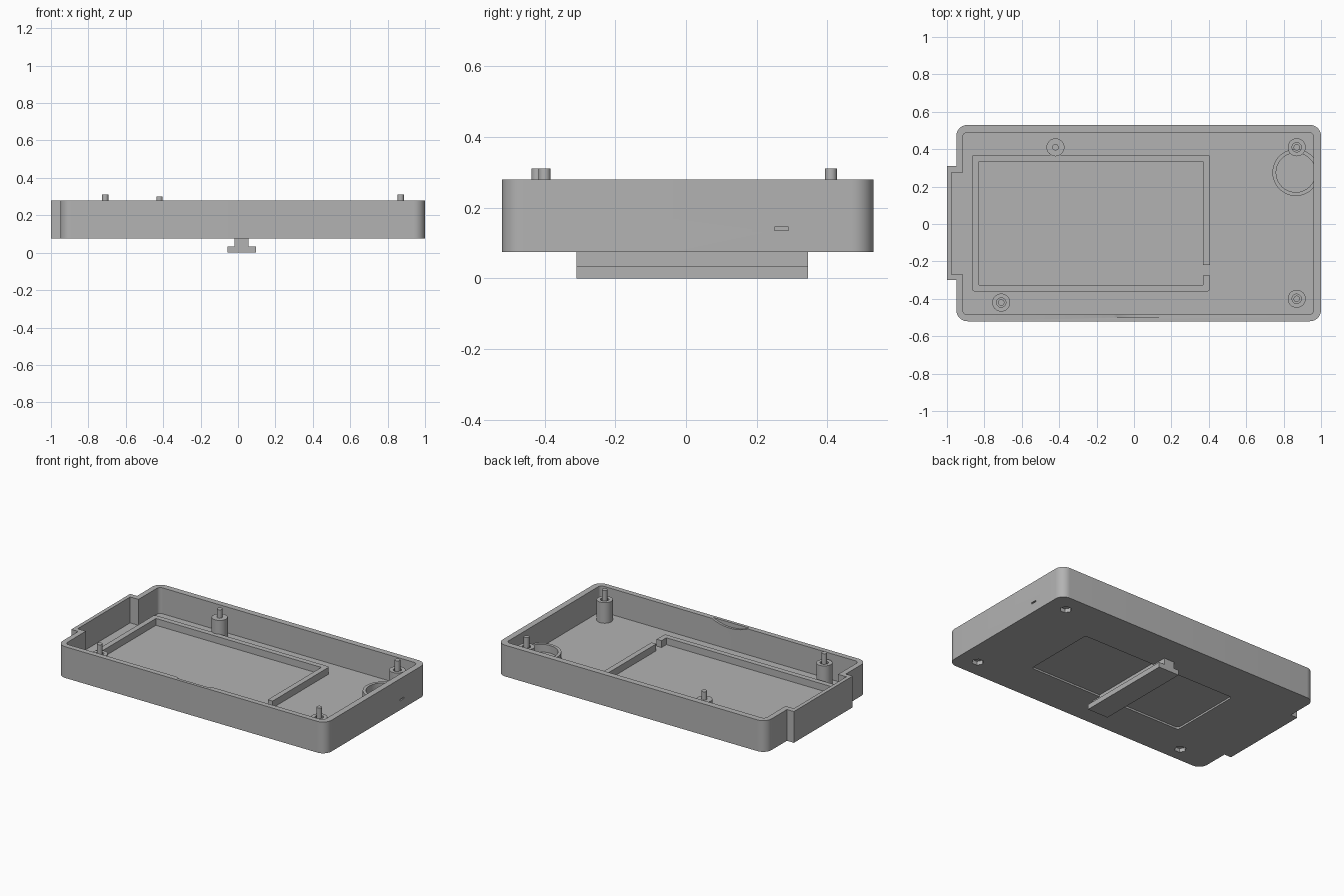
import bpy, bmesh, math

cube = bpy.data.objects.get("Cube")
if cube:
    bpy.data.objects.remove(cube, do_unlink=True)

grey = bpy.data.materials.new("plain grey plastic")
grey.use_nodes = True
COLOUR = (0.45, 0.45, 0.45, 1)
grey.diffuse_color = COLOUR
grey.node_tree.nodes["Principled BSDF"].inputs["Base Color"].default_value = COLOUR

BOTTOM, FLOOR, RIM = 0.075, 0.11, 0.28


def prism(name, points, z0, z1):
    """Extrude a flat outline from z0 up to z1."""
    bm = bmesh.new()
    face = bm.faces.new([bm.verts.new((x, y, z0)) for x, y in points])
    top = bmesh.ops.extrude_face_region(bm, geom=[face])["geom"]
    bmesh.ops.translate(bm, vec=(0, 0, z1 - z0),
                        verts=[v for v in top if isinstance(v, bmesh.types.BMVert)])
    bmesh.ops.recalc_face_normals(bm, faces=bm.faces)
    mesh = bpy.data.meshes.new(name)
    bm.to_mesh(mesh)
    bm.free()
    mesh.materials.append(grey)
    obj = bpy.data.objects.new(name, mesh)
    bpy.context.collection.objects.link(obj)
    return obj


def rect(x0, x1, y0, y1, r=0.0, steps=10):
    """Rectangle outline, with rounded corners when r is given."""
    if not r:
        return [(x0, y0), (x1, y0), (x1, y1), (x0, y1)]
    centres = [(x1 - r, y1 - r), (x0 + r, y1 - r), (x0 + r, y0 + r), (x1 - r, y0 + r)]
    return [(cx + r * math.cos(a), cy + r * math.sin(a))
            for i, (cx, cy) in enumerate(centres)
            for a in [(i + s / steps) * math.pi / 2 for s in range(steps + 1)]]


def circle(x, y, r, sides=32):
    return [(x + r * math.cos(a), y + r * math.sin(a))
            for a in [2 * math.pi * i / sides for i in range(sides)]]


def boolean(obj, tool, mode="DIFFERENCE"):
    """Apply a boolean and throw the tool away."""
    tool.hide_render = True
    mod = obj.modifiers.new("cut", "BOOLEAN")
    mod.operation, mod.object, mod.solver = mode, tool, "EXACT"
    bpy.context.view_layer.objects.active = obj
    bpy.ops.object.modifier_apply(modifier=mod.name)
    bpy.data.objects.remove(tool, do_unlink=True)


def cut(obj, outline, z0, z1):
    boolean(obj, prism("cutter", outline, z0, z1))


# Tray shell with an end bay
tray = prism("tray", rect(-0.95, 1, -0.52, 0.53, 0.06), BOTTOM, RIM)
boolean(tray, prism("end_bay", rect(-1, -0.9, -0.30, 0.31), BOTTOM, RIM), "UNION")
cut(tray, rect(-0.915, 0.96, -0.485, 0.49, 0.025), FLOOR, 0.4)
cut(tray, rect(-0.975, -0.85, -0.27, 0.275), FLOOR, 0.4)

# Shallow panel recess in the underside
cut(tray, rect(-0.55, 0.58, -0.25, 0.245, 0.02), 0, BOTTOM + 0.012)

# Curved finger scoop inside the front wall
scoop = prism("scoop", circle(0, 0, 0.3, 96), -0.01, 0.04)
scoop.rotation_euler.x = math.pi / 2
scoop.location = (0.022, -0.46, RIM + 0.27)
bpy.context.view_layer.update()
boolean(tray, scoop)

# Small vent in the side wall
cut(tray, rect(0.99, 1.1, 0.25, 0.29), 0.135, 0.145)

# Screw posts, with pockets below
for label, x, y in (("back_left", 0.87, 0.41), ("front_left", 0.87, -0.40),
                    ("front_right", -0.71, -0.42)):
    cut(tray, circle(x, y, 0.036, 6), 0, BOTTOM + 0.025)
    post = prism(label + "_post", circle(x, y, 0.048), FLOOR - 0.005, 0.245)
    cut(post, circle(x, y, 0.025), FLOOR, 0.4)
    prism(label + "_screw", circle(x, y, 0.017, 24), FLOOR - 0.008, 0.31)

# Solid locating post
prism("locating_post", circle(-0.42, 0.41, 0.048), FLOOR - 0.005, 0.245)
prism("locating_pin", circle(-0.42, 0.41, 0.017, 24), 0.24, 0.30)

# Low ridge framing the component bay, with a gap for a cable
ridge = prism("bay_ridge", rect(-0.865, 0.405, -0.36, 0.37, 0.012, 4), FLOOR - 0.005, FLOOR + 0.045)
cut(ridge, rect(-0.83, 0.37, -0.325, 0.335), 0, 0.4)
cut(ridge, rect(0.3, 0.5, -0.275, -0.22), 0, 0.4)

# Round holder by the side wall
holder = prism("round_holder", circle(0.865, 0.275, 0.125, 48), FLOOR - 0.005, FLOOR + 0.05)
cut(holder, circle(0.865, 0.275, 0.105, 48), 0, 0.4)

# T-shaped mounting rail underneath
rail = prism("mounting_rail", rect(-0.055, 0.095, -0.31, 0.345), 0, 0.033)
boolean(rail, prism("rail_stem", rect(-0.02, 0.055, -0.31, 0.345), 0.01, 0.09), "UNION")

# Smooth the round sides, keep the edges crisp
for obj in bpy.context.scene.objects:
    obj.select_set(obj.type == "MESH")
bpy.context.view_layer.objects.active = tray
bpy.ops.object.shade_smooth_by_angle(angle=math.radians(30))
